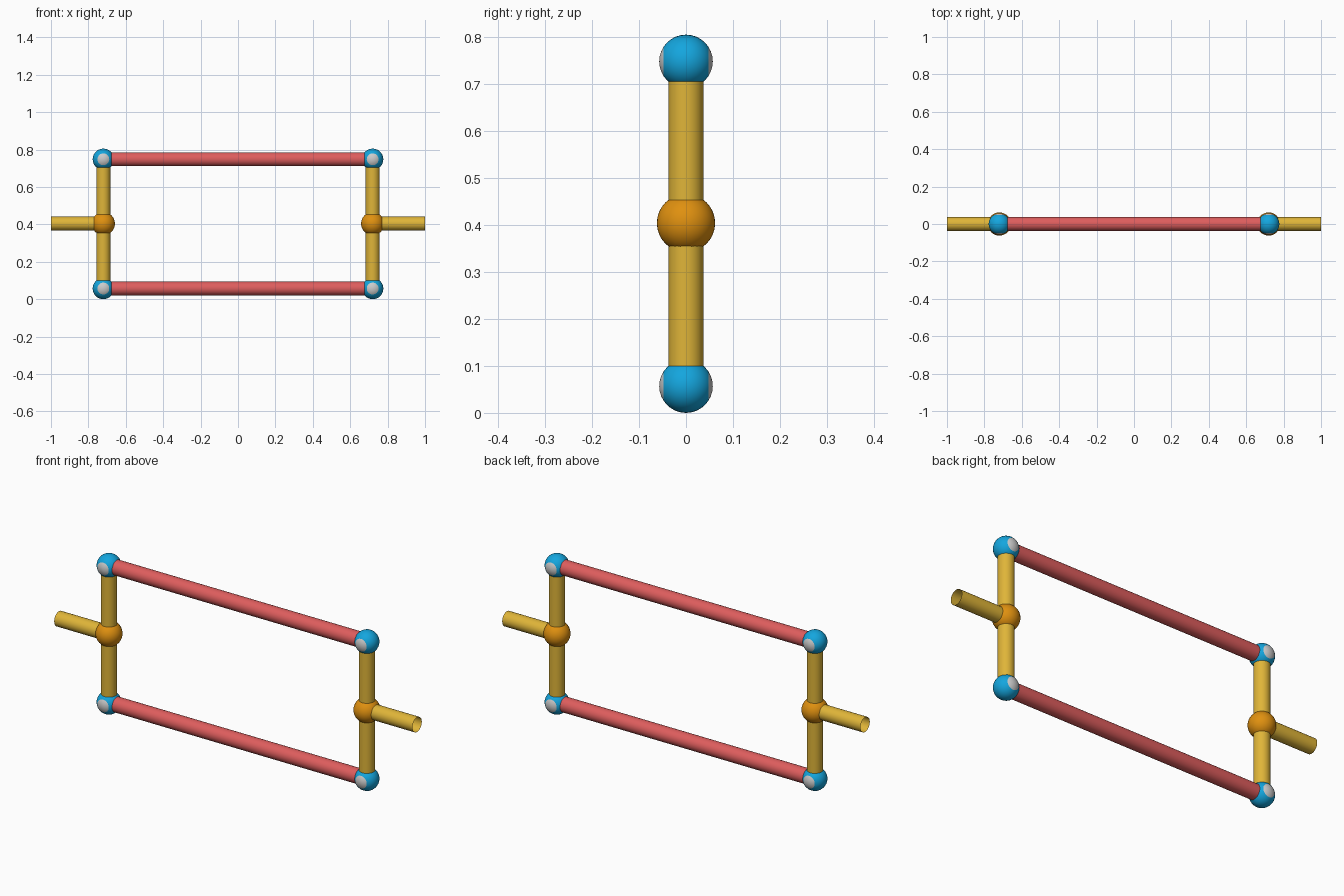
import bpy, math
from mathutils import Vector

cube = bpy.data.objects.get("Cube")
if cube:
    bpy.data.objects.remove(cube, do_unlink=True)


def material(name, rgb):
    m = bpy.data.materials.new(name)
    m.use_nodes = True
    m.diffuse_color = (*rgb, 1)
    m.node_tree.nodes["Principled BSDF"].inputs["Base Color"].default_value = (*rgb, 1)
    return m


yellow = material("yellow", (0.74, 0.46, 0.04))
red = material("red", (0.73, 0.11, 0.11))
blue = material("blue", (0.007, 0.38, 0.73))
orange = material("orange", (0.74, 0.28, 0.005))
grey = material("light grey", (0.6, 0.6, 0.6))

POST_X, LOW, MID, HIGH = 0.72, 0.057, 0.404, 0.748
TUBE_R, CORNER_R, HUB_R = 0.0372, 0.057, 0.062


def tube(name, start, end, mat):
    """Open-ended tube between two points."""
    a, b = Vector(start), Vector(end)
    bpy.ops.mesh.primitive_cylinder_add(
        vertices=32, radius=TUBE_R, depth=(b - a).length, end_fill_type='NOTHING',
        location=(a + b) / 2, rotation=(b - a).to_track_quat('Z', 'Y').to_euler())
    finish(name, mat)


def ball(name, centre, radius, mat):
    """Sphere with its poles facing front and back."""
    bpy.ops.mesh.primitive_uv_sphere_add(
        segments=32, ring_count=16, radius=radius, location=centre,
        rotation=(math.pi / 2, 0, 0))
    return finish(name, mat)


def finish(name, mat):
    ob = bpy.context.object
    ob.name = name
    ob.data.materials.append(mat)
    bpy.ops.object.shade_smooth_by_angle()
    return ob


# Long horizontal rails
for label, z in (("lower", LOW), ("upper", HIGH)):
    tube(label + "_rail", (-POST_X, 0, z), (POST_X, 0, z), red)

for side, s in (("left", 1), ("right", -1)):
    x = s * POST_X
    # Upright post, outer arm and hub
    tube(side + "_lower_post", (x, 0, LOW), (x, 0, MID), yellow)
    tube(side + "_upper_post", (x, 0, MID), (x, 0, HIGH), yellow)
    tube(side + "_arm", (x, 0, MID), (s, 0, MID), yellow)
    ball(side + "_hub", (x, 0, MID), HUB_R, orange)
    # Corner joints with grey patches front and back
    for label, z in (("lower", LOW), ("upper", HIGH)):
        joint = ball(f"{side}_{label}_joint", (x, 0, z), CORNER_R, blue)
        joint.data.materials.append(grey)
        for face in joint.data.polygons:
            if abs(face.center.z) > CORNER_R * 0.83:
                face.material_index = 1
